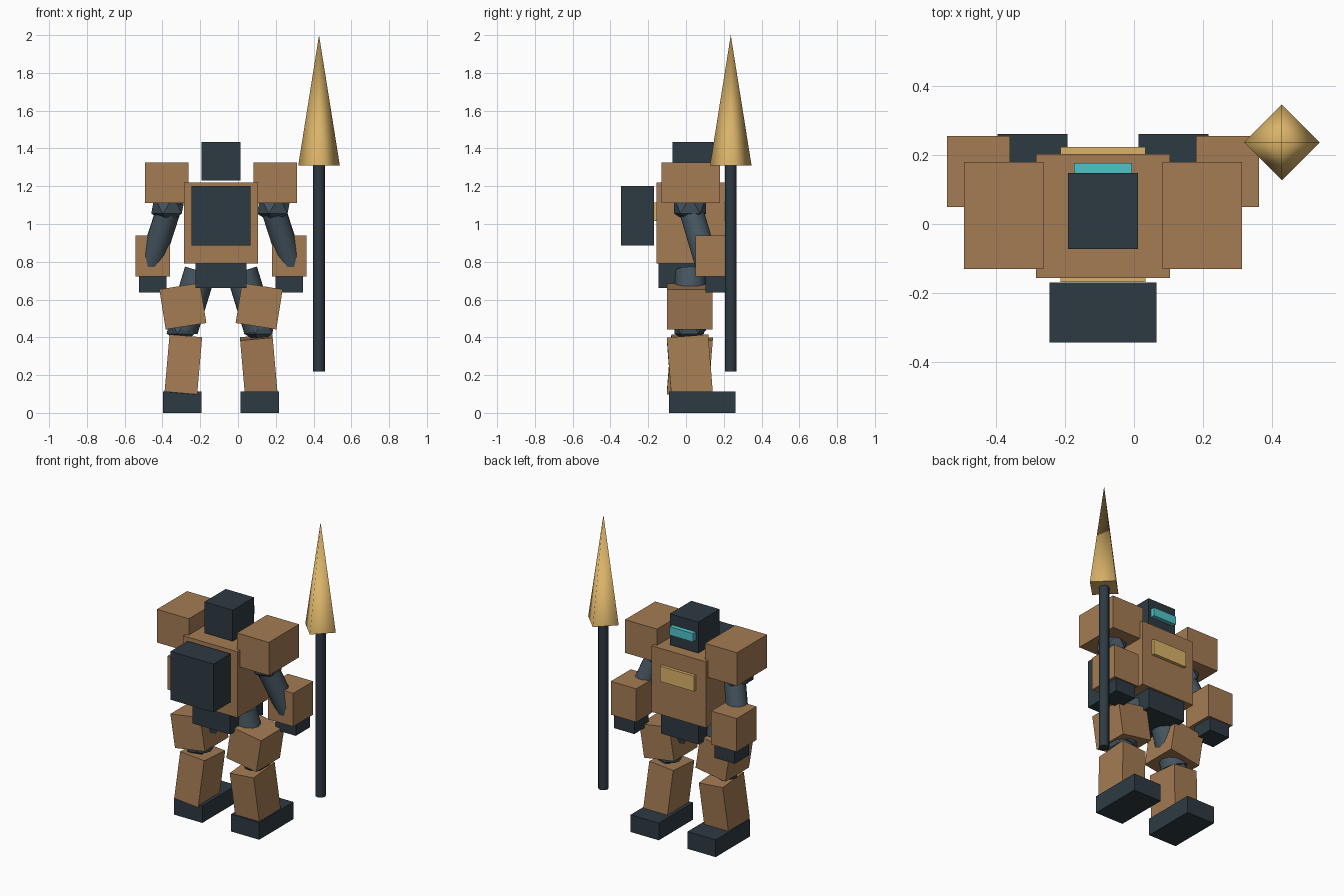
import bpy
from math import radians
from mathutils import Vector

if "Cube" in bpy.data.objects:
    bpy.data.objects.remove(bpy.data.objects["Cube"])

CX = -0.09  # body centre line


def material(name, rgb):
    m = bpy.data.materials.new(name)
    m.diffuse_color = (*rgb, 1)
    m.use_nodes = True
    m.node_tree.nodes["Principled BSDF"].inputs["Base Color"].default_value = m.diffuse_color
    return m


TAN = material("tan_armour", (0.37, 0.20, 0.087))
DARK = material("dark_steel", (0.027, 0.042, 0.055))
JOINT = material("joint_steel", (0.06, 0.09, 0.115))
GOLD = material("gold", (0.70, 0.45, 0.14))
CYAN = material("visor_glow", (0.08, 0.55, 0.58))


def finish(name, mat):
    ob = bpy.context.object
    ob.name = name
    ob.data.materials.append(mat)
    return ob


def box(name, mat, centre, size, rot=(0, 0, 0)):
    bpy.ops.mesh.primitive_cube_add(size=1, location=centre,
                                    rotation=[radians(a) for a in rot])
    bpy.context.object.scale = size
    return finish(name, mat)


def rod(name, mat, a, b, r):
    a, b = Vector(a), Vector(b)
    d = b - a
    bpy.ops.mesh.primitive_cylinder_add(vertices=12, radius=r, depth=d.length,
                                        location=(a + b) / 2,
                                        rotation=d.to_track_quat('Z', 'Y').to_euler())
    bpy.ops.object.shade_smooth_by_angle(angle=radians(40))
    return finish(name, mat)


def ball(name, mat, centre, r):
    bpy.ops.mesh.primitive_ico_sphere_add(subdivisions=1, radius=r, location=centre)
    return finish(name, mat)


# trunk and head
box("torso", TAN, (CX, 0.023, 1.005), (0.39, 0.36, 0.43))
box("pelvis", DARK, (CX, 0.023, 0.725), (0.27, 0.335, 0.13))
box("chest_band", GOLD, (CX, 0.027, 1.065), (0.246, 0.392, 0.10))
box("backpack", DARK, (CX, -0.257, 1.043), (0.31, 0.175, 0.315))
box("head", DARK, (CX, 0.038, 1.332), (0.204, 0.22, 0.202))
box("visor", CYAN, (CX, 0.155, 1.337), (0.168, 0.044, 0.055))

for s, side in ((-1, "left"), (1, "right")):
    def at(x, y, z):
        return (CX + s * x, y, z)

    # arm
    box(side + "_shoulder", TAN, at(0.288, 0.025, 1.218), (0.23, 0.31, 0.216))
    ball(side + "_shoulder_joint", JOINT, at(0.28, 0.022, 1.10), 0.10)
    rod(side + "_upper_arm", JOINT, at(0.26, 0.01, 1.13), at(0.375, 0.115, 0.775), 0.066)
    box(side + "_forearm", TAN, at(0.362, 0.152, 0.831), (0.183, 0.206, 0.217))
    box(side + "_hand", DARK, at(0.362, 0.175, 0.68), (0.145, 0.145, 0.086))
    # leg
    rod(side + "_thigh_core", JOINT, at(0.11, 0.023, 0.75), at(0.205, 0.023, 0.44), 0.084)
    box(side + "_thigh", TAN, at(0.202, 0.02, 0.565), (0.218, 0.243, 0.215), (0, s * 9, 0))
    ball(side + "_knee", JOINT, at(0.205, 0.018, 0.46), 0.092)
    box(side + "_shin", TAN, at(0.20, 0.02, 0.248), (0.173, 0.22, 0.305),
        (s * 4.5, -s * 5, 0))
    box(side + "_foot", DARK, at(0.205, 0.085, 0.056), (0.203, 0.352, 0.112))

# spear
rod("spear_shaft", DARK, (0.429, 0.237, 0.22), (0.429, 0.237, 1.32), 0.031)
bpy.ops.mesh.primitive_cone_add(vertices=4, radius1=0.11, radius2=0, depth=0.69,
                                location=(0.429, 0.237, 1.655))
tip = finish("spear_head", GOLD)
for p in tip.data.polygons:
    p.use_smooth = len(p.vertices) == 3
